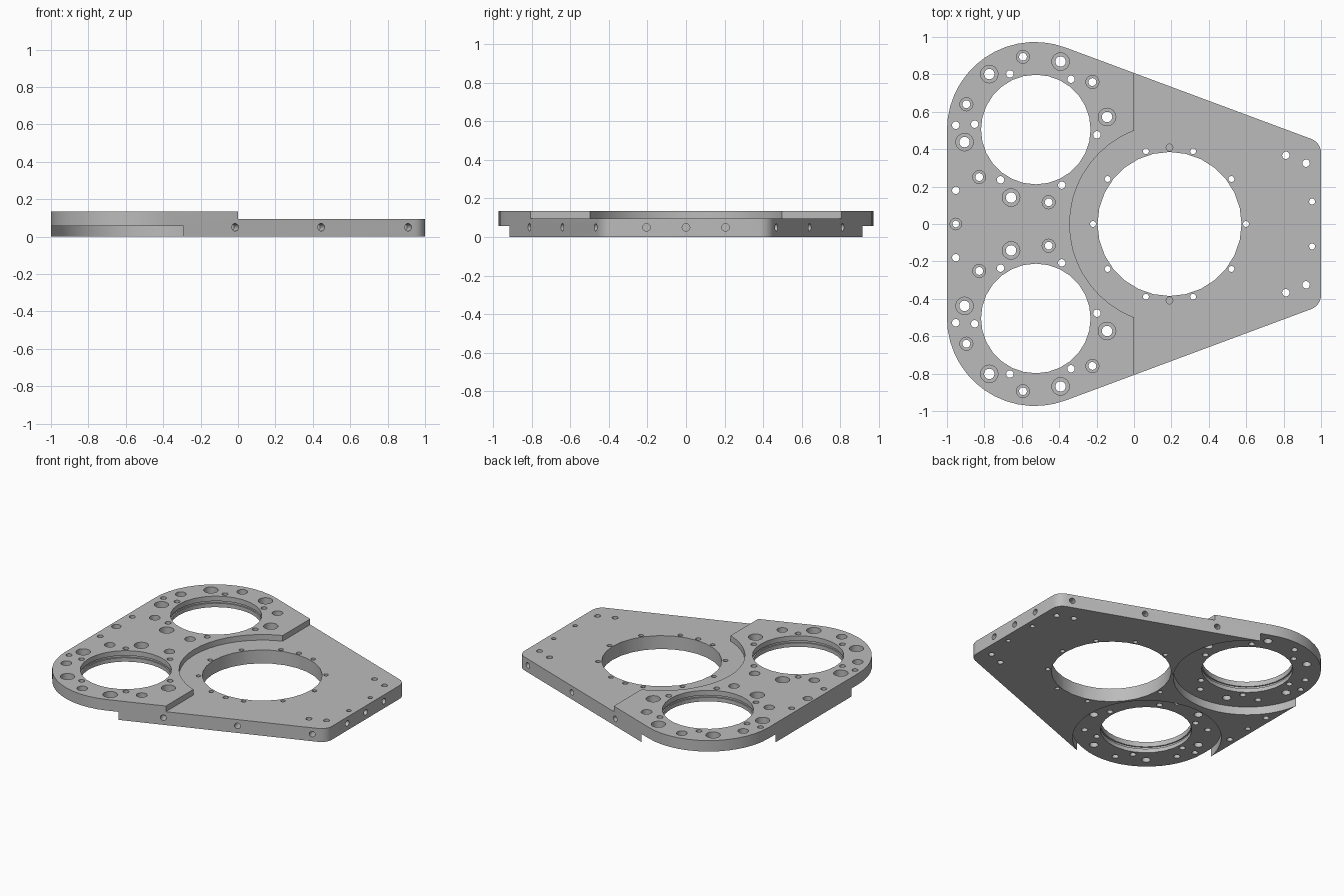
import bpy, bmesh
from math import sin, cos, radians, pi
from mathutils import Vector, Matrix

cube = bpy.data.objects.get("Cube")
if cube:
    bpy.data.objects.remove(cube)

TOP, STEP, RECESS = 0.135, 0.095, 0.057      # heights of the levels
RING = Vector((-0.53, 0.503))                # centre of the back ring opening
MAIN = Vector((0.19, 0))                     # centre of the main opening
EDGE = 69.6                                  # direction the slanted edge faces
R_OUT, R_FIL = 0.47, 0.08


def polar(c, r, deg):
    return Vector((c[0] + r * cos(radians(deg)), c[1] + r * sin(radians(deg))))


def make_object(name, bm):
    bmesh.ops.recalc_face_normals(bm, faces=bm.faces)
    mesh = bpy.data.meshes.new(name)
    bm.to_mesh(mesh)
    bm.free()
    ob = bpy.data.objects.new(name, mesh)
    bpy.context.collection.objects.link(ob)
    return ob


def lathe(bm, profile, origin, sides, axis=Vector((0, 0, 1))):
    """Closed turned solid from (radius, height) pairs, along an axis."""
    turn = Matrix.Translation(origin) @ axis.to_track_quat('Z', 'Y').to_matrix().to_4x4()
    rings = [[bm.verts.new(turn @ Vector((r * cos(2 * pi * i / sides), r * sin(2 * pi * i / sides), h)))
              for i in range(sides)] for r, h in profile]
    bm.faces.new(rings[0])
    bm.faces.new(rings[-1])
    for a, b in zip(rings, rings[1:]):
        for i in range(sides):
            j = (i + 1) % sides
            bm.faces.new((a[i], a[j], b[j], b[i]))


def cut(target, bm):
    """Subtract the solids in bm from the target."""
    cutter = make_object("cutter", bm)
    cutter.hide_render = True
    mod = target.modifiers.new("cut", 'BOOLEAN')
    mod.operation, mod.solver, mod.object = 'DIFFERENCE', 'EXACT', cutter
    bpy.context.view_layer.objects.active = target
    bpy.ops.object.modifier_apply(modifier=mod.name)
    bpy.data.objects.remove(cutter)


# Plate outline: rounded end corner, slanted edge, large back lobe, mirrored
normal = Vector((cos(radians(EDGE)), sin(radians(EDGE))))
fil_x = 1 - R_FIL
fil_y = (normal.dot(RING) + R_OUT - R_FIL - normal.x * fil_x) / normal.y
half = [polar((fil_x, fil_y), R_FIL, EDGE * i / 6) for i in range(7)]
half += [polar(RING, R_OUT, EDGE + (180 - EDGE) * i / 14) for i in range(15)]
outline = half + [Vector((p.x, -p.y)) for p in reversed(half)]

bm = bmesh.new()
base = bm.faces.new([bm.verts.new((p.x, p.y, 0)) for p in outline])
ext = bmesh.ops.extrude_face_region(bm, geom=[base])
bmesh.ops.translate(bm, vec=(0, 0, TOP), verts=[v for v in ext["geom"] if isinstance(v, bmesh.types.BMVert)])
plate = make_object("mounting_plate", bm)

# Lower front deck: straight shoulder, then the round relief
bm = bmesh.new()
bmesh.ops.create_cube(bm, size=2, matrix=Matrix.Translation((1, 0, STEP + 1)))
cut(plate, bm)
bm = bmesh.new()
lathe(bm, [(0.534, STEP), (0.534, 0.3)], (*MAIN, 0), 48)
cut(plate, bm)

# Round recesses underneath
bm = bmesh.new()
for s in (1, -1):
    lathe(bm, [(0.477, -0.1), (0.477, RECESS)], (RING.x, s * RING.y, 0), 64)
cut(plate, bm)

# All openings and drilled holes
bm = bmesh.new()


def through(p, r):
    lathe(bm, [(r, -0.1), (r, 0.3)], (p[0], p[1], 0), 14)


def counterbore(p, r, wide, floor):
    lathe(bm, [(r, -0.1), (r, floor), (wide, floor), (wide, 0.3)], (p[0], p[1], 0), 16)


lathe(bm, [(0.385, -0.1), (0.385, 0.3)], (*MAIN, 0), 28)
for k in range(10):
    through(polar(MAIN, 0.409, 36 * k), 0.016)
counterbore((-0.953, 0), 0.018, 0.031, 0.09)

for s in (1, -1):
    def side(p):
        return Vector((p[0], s * p[1]))

    # Ring opening with an inner groove, and its bolt circles
    c = Vector((-0.525, 0.505))
    lathe(bm, [(0.293, -0.1), (0.293, 0.085), (0.302, 0.085), (0.302, 0.1), (0.293, 0.1), (0.293, 0.3)],
          (c.x, s * c.y, 0), 28)
    for k in range(5):
        counterbore(side(polar(c, 0.387, 10 + 60 * k)), 0.028, 0.047, 0.09)
        counterbore(side(polar(c, 0.395, 40 + 60 * k)), 0.021, 0.035, 0.09)
    for k in range(6):
        through(side(polar(c, 0.328, 55 + 60 * k)), 0.02)

    # Holes along the back edge and the front end
    for p in ((-0.953, 0.528), (-0.953, 0.18), (0.812, 0.367), (0.92, 0.325)):
        through(side(p), 0.02)
    through(side((0.952, 0.12)), 0.016)

    # Blind pin hole beside the main opening
    lathe(bm, [(0.018, 0.06), (0.018, 0.3)], (MAIN.x, s * 0.409, 0), 14)

    # Blind holes in the slanted edge
    for x in (-0.015, 0.445, 0.91):
        y = (normal.dot(RING) + R_OUT - normal.x * x) / normal.y
        lathe(bm, [(0.02, -0.07), (0.02, 0.05)], (x, s * y, 0.05), 14, Vector((normal.x, s * normal.y, 0)))

# Blind holes in the front end
for y in (-0.205, 0, 0.205):
    lathe(bm, [(0.02, -0.07), (0.02, 0.05)], (1, y, 0.05), 14, Vector((1, 0, 0)))
cut(plate, bm)

# Plain grey metal
mat = bpy.data.materials.new("grey_metal")
mat.use_nodes = True
grey = (0.5, 0.5, 0.5, 1)
mat.diffuse_color = grey
mat.node_tree.nodes["Principled BSDF"].inputs["Base Color"].default_value = grey
plate.data.materials.clear()
plate.data.materials.append(mat)

bpy.ops.object.select_all(action='DESELECT')
plate.select_set(True)
bpy.context.view_layer.objects.active = plate
bpy.ops.object.shade_smooth_by_angle(angle=radians(30))
